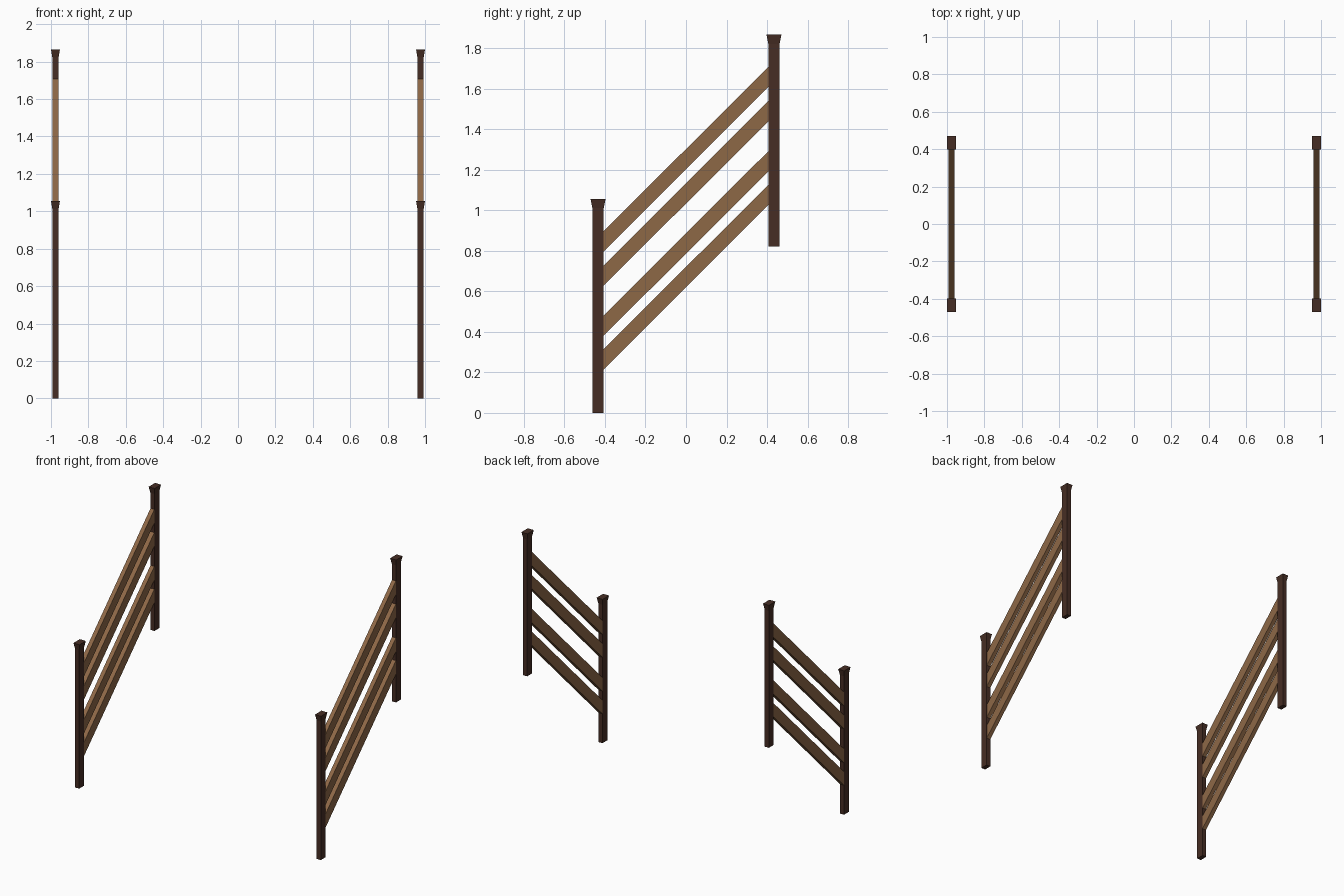
import bpy, bmesh

if "Cube" in bpy.data.objects:
    bpy.data.objects.remove(bpy.data.objects["Cube"])

def material(name, rgb):
    m = bpy.data.materials.new(name)
    m.diffuse_color = (*rgb, 1)
    m.use_nodes = True
    m.node_tree.nodes["Principled BSDF"].inputs["Base Color"].default_value = m.diffuse_color
    return m

dark = material("dark brown wood", (0.062, 0.027, 0.018))
light = material("light brown wood", (0.27, 0.138, 0.062))

X = 0.976            # side centre line
Y = 0.434            # post centre line
RISE = 0.81          # height gained by the stair

def loft(name, bottom, top, mat):
    """Closed solid between two matching loops of points."""
    bm = bmesh.new()
    a = [bm.verts.new(p) for p in bottom]
    b = [bm.verts.new(p) for p in top]
    n = len(a)
    bm.faces.new(a[::-1])
    bm.faces.new(b)
    for i in range(n):
        j = (i + 1) % n
        bm.faces.new((a[i], a[j], b[j], b[i]))
    bmesh.ops.recalc_face_normals(bm, faces=bm.faces)
    me = bpy.data.meshes.new(name)
    bm.to_mesh(me)
    bm.free()
    me.materials.append(mat)
    ob = bpy.data.objects.new(name, me)
    bpy.context.collection.objects.link(ob)

def rect(x, y, z, hx, hy):
    return [(x + sx * hx, y + sy * hy, z)
            for sx, sy in ((-1, -1), (1, -1), (1, 1), (-1, 1))]

for side, x in (("left", -X), ("right", X)):
    # upright posts with flared caps
    for end, y, z in (("front", -Y, 0.0), ("back", Y, RISE + 0.01)):
        h = 1.01 if end == "front" else 1.0
        top = 1.056 if end == "front" else 1.866
        loft(f"{side}_{end}_post", rect(x, y, z, 0.0165, 0.028),
             rect(x, y, top - 0.045, 0.0165, 0.028), dark)
        loft(f"{side}_{end}_post_cap", rect(x, y, top - 0.045, 0.0165, 0.028),
             rect(x, y, top, 0.024, 0.037), dark)
    # sloping rails, ends cut plumb against the posts
    for i, z in enumerate((0.215, 0.381, 0.628, 0.797)):
        y = Y - 0.028
        def section(px):
            return [(px, -y, z), (px, y, z + RISE),
                    (px, y, z + RISE + 0.1), (px, -y, z + 0.1)]
        loft(f"{side}_rail_{i + 1}", section(x - 0.0155), section(x + 0.0155), light)
